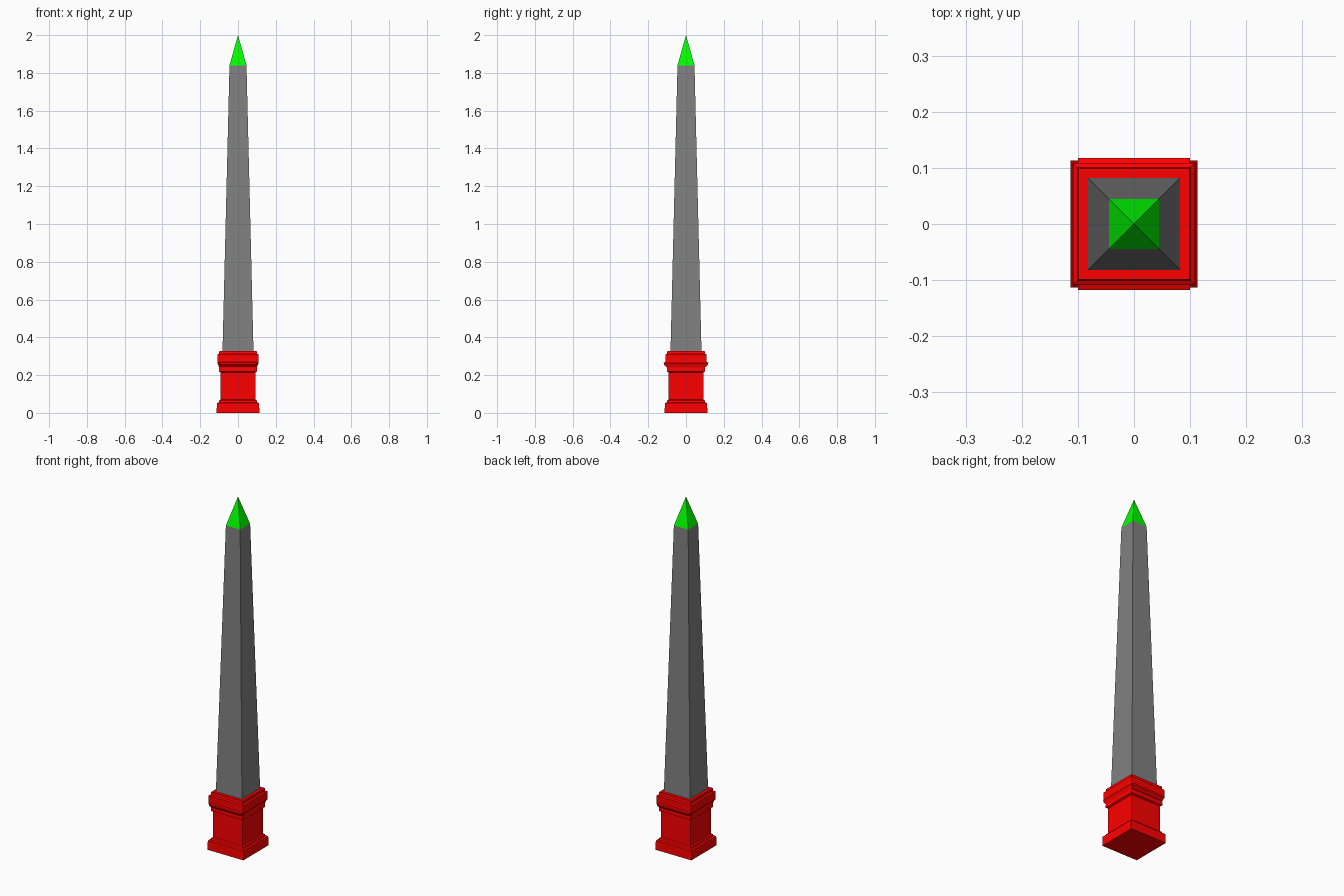
import bpy, bmesh

if "Cube" in bpy.data.objects:
    bpy.data.objects.remove(bpy.data.objects["Cube"])


def material(name, color):
    mat = bpy.data.materials.new(name)
    mat.diffuse_color = color
    mat.use_nodes = True
    mat.node_tree.nodes["Principled BSDF"].inputs["Base Color"].default_value = mat.diffuse_color
    return mat


def square_loft(name, profile, mat):
    """Stack rings given as (half x, half y, z); zero width makes a point."""
    bm = bmesh.new()
    rings = []
    for hx, hy, z in profile:
        if hx == 0:
            rings.append([bm.verts.new((0, 0, z))])
        else:
            rings.append([bm.verts.new((x * hx, y * hy, z))
                          for x, y in ((-1, -1), (1, -1), (1, 1), (-1, 1))])
    for a, b in zip(rings, rings[1:]):
        for i in range(4):
            j = (i + 1) % 4
            top = [b[0]] if len(b) == 1 else [b[j], b[i]]
            bm.faces.new([a[i], a[j]] + top)
    bm.faces.new(rings[0][::-1])
    if len(rings[-1]) == 4:
        bm.faces.new(rings[-1])
    bmesh.ops.recalc_face_normals(bm, faces=bm.faces)
    mesh = bpy.data.meshes.new(name)
    bm.to_mesh(mesh)
    bm.free()
    obj = bpy.data.objects.new(name, mesh)
    bpy.context.collection.objects.link(obj)
    mesh.materials.append(mat)
    return obj


def square(profile):
    return [(h, h, z) for h, z in profile]


red = material("red", (1.0, 0.0, 0.0, 1))
green = material("green", (0.0, 1.0, 0.0, 1))
stone = material("dark_grey", (0.22, 0.22, 0.22, 1))

# Moulded pedestal: plinth, waist, stepped cornice
square_loft("pedestal", square([
    (0.113, 0.0), (0.112, 0.052), (0.102, 0.055), (0.099, 0.066),
    (0.092, 0.07), (0.092, 0.215), (0.101, 0.220), (0.101, 0.236),
    (0.100, 0.240), (0.105, 0.256), (0.110, 0.264), (0.109, 0.270),
    (0.109, 0.308), (0.101, 0.313), (0.099, 0.328)]), red)

# Lip under the cornice, projecting at front and back
square_loft("cornice_lip", [
    (0.098, 0.104, 0.243), (0.100, 0.117, 0.256),
    (0.100, 0.118, 0.266), (0.100, 0.108, 0.270)], red)

# Tapered shaft
square_loft("shaft", square([(0.082, 0.328), (0.045, 1.84)]), stone)

# Pyramid tip
square_loft("tip", square([(0.045, 1.84), (0.0, 2.0)]), green)
